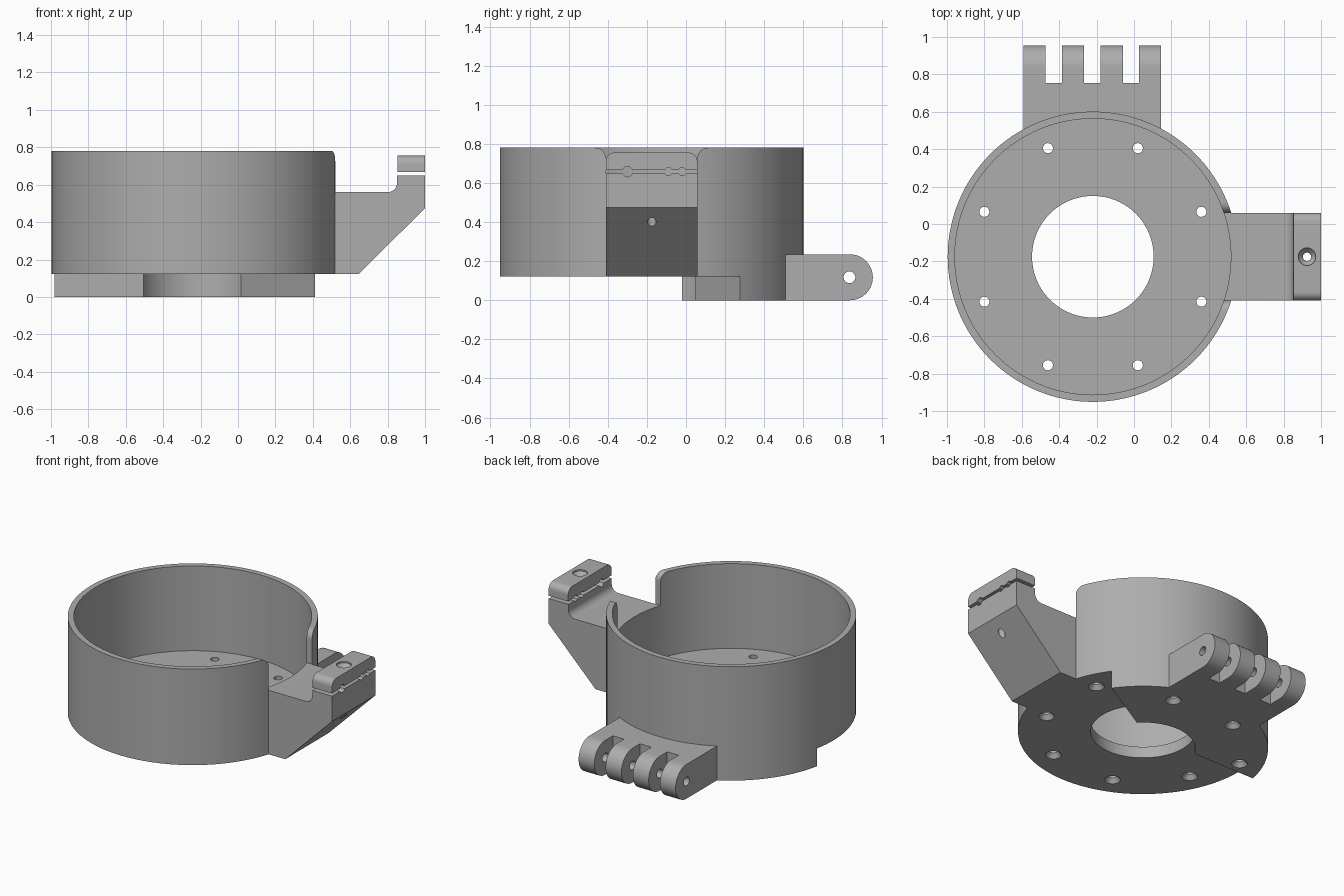
import bpy, bmesh, math
from mathutils import Vector

if "Cube" in bpy.data.objects:
    bpy.data.objects.remove(bpy.data.objects["Cube"], do_unlink=True)

GREY = (0.42, 0.42, 0.42, 1)
grey = bpy.data.materials.new("plain_grey")
grey.use_nodes = True
grey.diffuse_color = GREY
grey.node_tree.nodes["Principled BSDF"].inputs["Base Color"].default_value = GREY

CX, CY = -0.22, -0.175           # cup axis
R_OUT, R_IN, R_HOLE = 0.776, 0.738, 0.325
Z_CUP, Z_FLOOR, Z_TOP = 0.122, 0.2, 0.78
ARM_Y = (-0.41, 0.058)


def finish(bm, name):
    bmesh.ops.recalc_face_normals(bm, faces=bm.faces)
    mesh = bpy.data.meshes.new(name)
    bm.to_mesh(mesh)
    bm.free()
    mesh.materials.append(grey)
    ob = bpy.data.objects.new(name, mesh)
    bpy.context.collection.objects.link(ob)
    return ob


def prism(name, pts, axis, lo, hi):
    """Extrude a 2D outline along an axis."""
    place = {"x": lambda a, b, t: (t, a, b),
             "y": lambda a, b, t: (a, t, b),
             "z": lambda a, b, t: (a, b, t)}[axis]
    bm = bmesh.new()
    face = bm.faces.new([bm.verts.new(place(a, b, lo)) for a, b in pts])
    ext = bmesh.ops.extrude_face_region(bm, geom=[face])["geom"]
    verts = [v for v in ext if isinstance(v, bmesh.types.BMVert)]
    bmesh.ops.translate(bm, verts=verts, vec=Vector(place(0, 0, hi - lo)))
    return finish(bm, name)


def arc(cx, cy, r, a0, a1, n=10):
    angles = [math.radians(a0 + (a1 - a0) * i / n) for i in range(n + 1)]
    return [(cx + r * math.cos(a), cy + r * math.sin(a)) for a in angles]


def circle(cx, cy, r, n):
    return arc(cx, cy, r, 0, 360, n)[:-1]


def box(name, x, y, z):
    return prism(name, [(x[0], y[0]), (x[1], y[0]), (x[1], y[1]), (x[0], y[1])], "z", *z)


def cylinder(name, r, lo, hi, x=CX, y=CY, n=128):
    return prism(name, circle(x, y, r, n), "z", lo, hi)


def lathe(name, profile, x, y, n=24):
    """Solid of revolution about a vertical axis."""
    bm = bmesh.new()
    rings = [[bm.verts.new((a, b, z)) for a, b in circle(x, y, r, n)] for r, z in profile]
    for low, high in zip(rings, rings[1:]):
        for i in range(n):
            j = (i + 1) % n
            bm.faces.new((low[i], low[j], high[j], high[i]))
    bm.faces.new(rings[0])
    bm.faces.new(rings[-1])
    return finish(bm, name)


def boolean(target, cutter, op="DIFFERENCE", keep=False):
    mod = target.modifiers.new("cut", "BOOLEAN")
    mod.operation, mod.solver, mod.object = op, "EXACT", cutter
    bpy.context.view_layer.objects.active = target
    bpy.ops.object.modifier_apply(modifier=mod.name)
    if not keep:
        bpy.data.objects.remove(cutter, do_unlink=True)


# Cup with floor and round opening
cup = cylinder("cup", R_OUT, Z_CUP, Z_TOP)
boolean(cup, cylinder("cavity", R_IN, Z_FLOOR, 1))

# Raised base sector under the rear of the cup
sector = cylinder("base_sector", R_OUT, 0, Z_CUP)
wedge = [(-0.1, -0.02), (0.94, 0.58), (0.94, 0.9), (-1.2, 0.9), (-1.2, -0.02)]
boolean(sector, prism("wedge", wedge, "z", -0.1, 0.3), "INTERSECT")

for part in (cup, sector):
    boolean(part, cylinder("opening", R_HOLE, -0.1, 0.5, n=96))

# Ring of eight countersunk screw holes
for k in range(8):
    deg = 22.5 + 45 * k
    a = math.radians(deg)
    z = 0 if 45 < deg < 180 else Z_CUP
    sink = lathe("screw_hole", [(0.055, z - 0.01), (0.05, z), (0.027, z + 0.03), (0.027, 0.3)],
                 CX + 0.628 * math.cos(a), CY + 0.628 * math.sin(a))
    if z == 0:
        boolean(sector, sink, keep=True)
    boolean(cup, sink)

# Notch in the cup wall with rounded upper corners
f = 0.055
y0, y1 = ARM_Y
notch = ([(y0, 0.56), (y1, 0.56)] + arc(y1 + f, Z_TOP - f, f, 180, 90)
         + [(y1 + f, 0.9), (y0 - f, 0.9)] + arc(y0 - f, Z_TOP - f, f, 90, 0))
boolean(cup, prism("notch", notch, "x", 0.2, 0.8))

# Side arm with a lower clamp jaw
outline = ([(0.3, Z_CUP), (0.645, Z_CUP), (1, 0.475), (1, 0.648), (0.85, 0.648)]
           + arc(0.8, 0.61, 0.05, 0, -90) + [(0.3, 0.56)])
arm = prism("side_arm", outline, "y", *ARM_Y)
boolean(arm, cylinder("cup_clearance", R_OUT - 0.002, 0, 1))

# Clamp cap with rounded upper corners
r = 0.045
cap_outline = ([(y0, 0.667), (y1, 0.667)] + arc(y1 - r, 0.755 - r, r, 0, 90)
               + arc(y0 + r, 0.755 - r, r, 90, 180))
cap = prism("clamp_cap", cap_outline, "x", 0.852, 1)

# Cable grooves and clamp screw hole
for part in (arm, cap):
    for y, rad in ((-0.3, 0.027), (-0.09, 0.02), (-0.02, 0.02)):
        boolean(part, prism("groove", circle(y, 0.658, rad, 12), "x", 0.8, 1.1))
    boolean(part, lathe("clamp_screw", [(0.022, 0.2), (0.022, 0.715), (0.047, 0.745),
                                        (0.047, 0.8)], 0.925, -0.175))

# Hinge knuckles at the back
hz = 0.1175
side = [(0.3, 0), (0.838, 0)] + arc(0.838, hz, hz, -90, 90, 24) + [(0.3, 2 * hz)]
hinge = prism("rear_hinge", side, "x", -0.59, 0.145)
boolean(hinge, cylinder("cup_clearance", R_OUT - 0.002, -0.1, 0.5))
for k in range(3):
    x = -0.472 + 0.206 * k
    boolean(hinge, box("slot", (x, x + 0.086), (0.755, 1.1), (-0.1, 0.5)))
boolean(hinge, prism("pin_hole", circle(0.836, hz, 0.03, 24), "x", -0.7, 0.3))

# Smooth round surfaces, keep hard edges
for ob in (cup, sector, arm, cap, hinge):
    bpy.ops.object.select_all(action="DESELECT")
    ob.select_set(True)
    bpy.context.view_layer.objects.active = ob
    bpy.ops.object.shade_smooth_by_angle(angle=math.radians(30))
